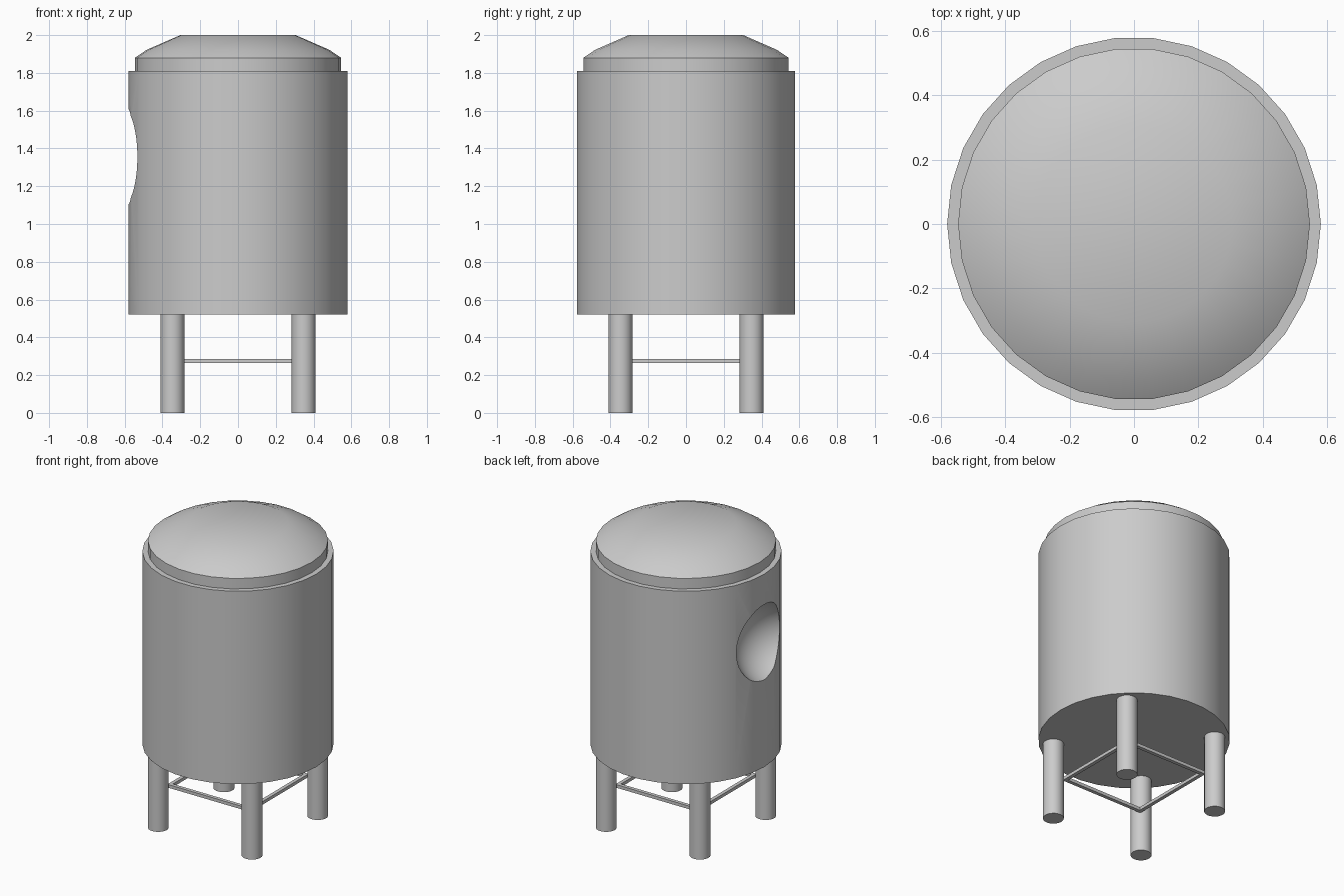
import bpy, bmesh
from math import cos, sin, pi

default = bpy.data.objects.get("Cube")
if default:
    bpy.data.objects.remove(default, do_unlink=True)

# One plain metal colour
metal = bpy.data.materials.new("grey_metal")
metal.use_nodes = True
GREY = (0.6, 0.6, 0.6, 1.0)
metal.diffuse_color = GREY
metal.node_tree.nodes["Principled BSDF"].inputs["Base Color"].default_value = GREY


def smooth(obj):
    bpy.ops.object.select_all(action="DESELECT")
    obj.select_set(True)
    bpy.context.view_layer.objects.active = obj
    bpy.ops.object.shade_smooth_by_angle(angle=pi / 6)


def finish(name, bm):
    bmesh.ops.recalc_face_normals(bm, faces=bm.faces)
    mesh = bpy.data.meshes.new(name)
    bm.to_mesh(mesh)
    bm.free()
    mesh.materials.append(metal)
    obj = bpy.data.objects.new(name, mesh)
    bpy.context.collection.objects.link(obj)
    return obj


def lathe(name, profile, sides, x=0, y=0):
    """Closed solid of revolution from (radius, height) pairs."""
    bm = bmesh.new()
    rings = [[bm.verts.new((x + r * cos(2 * pi * i / sides),
                            y + r * sin(2 * pi * i / sides), z))
              for i in range(sides)] for r, z in profile]
    for low, high in zip(rings, rings[1:]):
        for i in range(sides):
            j = (i + 1) % sides
            bm.faces.new((low[i], low[j], high[j], high[i]))
    bm.faces.new(rings[0][::-1])
    bm.faces.new(rings[-1])
    return finish(name, bm)


# Tank body with a spherical recess on the -x side
tank = lathe("tank_body", [(0.58, 0.52), (0.58, 1.81)], 30)
bpy.ops.mesh.primitive_uv_sphere_add(segments=64, ring_count=32, radius=0.27,
                                     location=(-0.678, 0, 1.355))
cutter = bpy.context.object
cutter.name = "recess_cutter"
cutter.hide_render = True
cutter.data.materials.append(metal)
recess = tank.modifiers.new("recess", "BOOLEAN")
recess.operation = "DIFFERENCE"
recess.solver = "EXACT"
recess.object = cutter
bpy.context.view_layer.objects.active = tank
bpy.ops.object.modifier_apply(modifier=recess.name)
bpy.data.objects.remove(cutter, do_unlink=True)
smooth(tank)

# Domed lid with a short collar
smooth(lathe("domed_lid", [(0.546, 1.80), (0.546, 1.88), (0.484, 1.922), (0.305, 2.0)], 30))

# Four legs
LEG = 0.347
for x_name, x in (("right", -LEG), ("left", LEG)):
    for y_name, y in (("front", -LEG), ("back", LEG)):
        smooth(lathe(f"{y_name}_{x_name}_leg", [(0.0635, 0), (0.0635, 0.525)], 24, x, y))

# Square brace frame joining the inner sides of the legs
bm = bmesh.new()
corners = [(-1, -1), (1, -1), (1, 1), (-1, 1)]
loops = [[bm.verts.new((a * half, b * half, z)) for a, b in corners]
         for half, z in ((0.307, 0.263), (0.307, 0.284), (0.283, 0.284), (0.283, 0.263))]
for k in range(4):
    first, second = loops[k], loops[(k + 1) % 4]
    for i in range(4):
        j = (i + 1) % 4
        bm.faces.new((first[i], first[j], second[j], second[i]))
finish("leg_brace_frame", bm)
